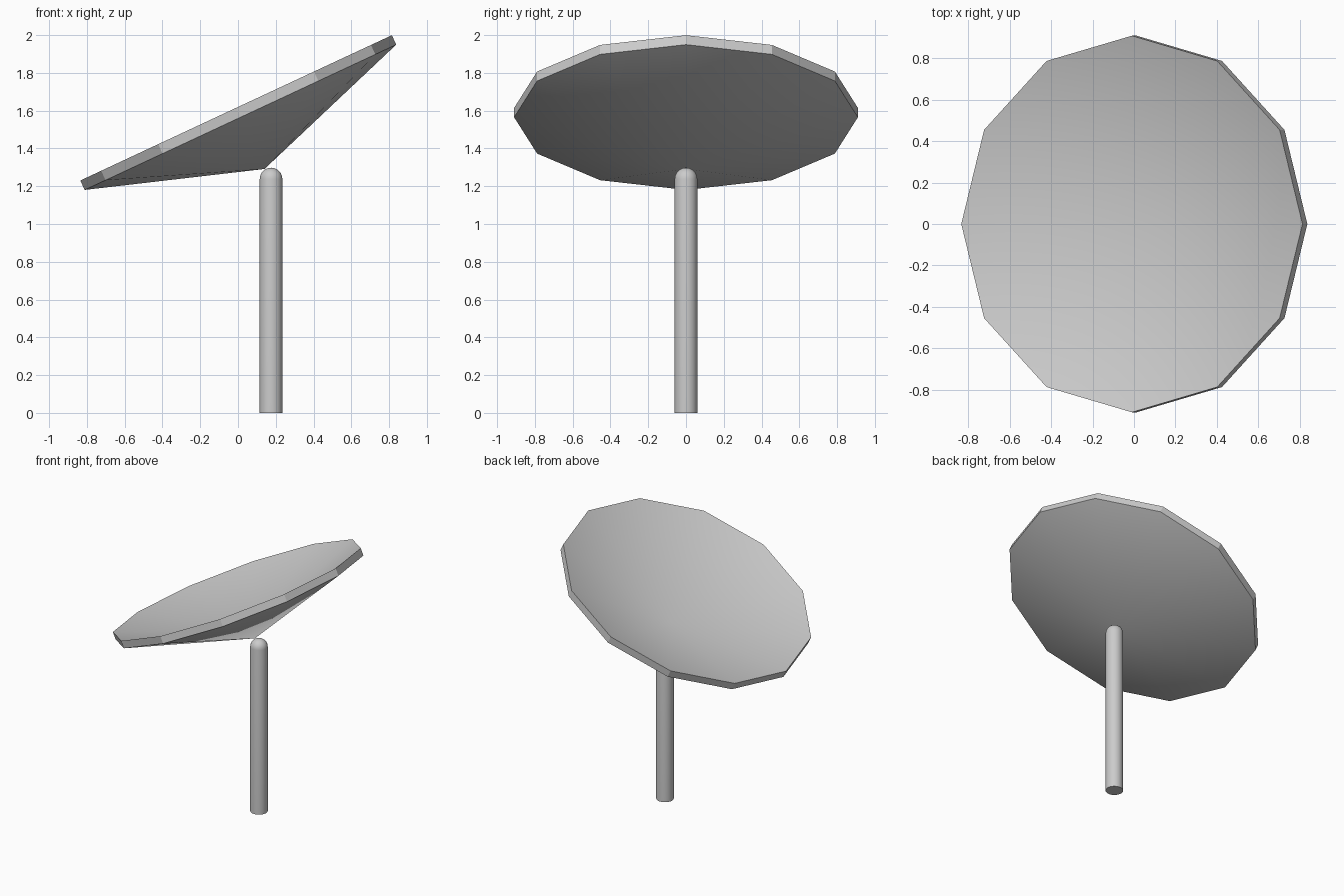
import bpy, bmesh
from math import radians, sin, cos, pi
from mathutils import Matrix

cube = bpy.data.objects.get("Cube")
if cube:
    bpy.data.objects.remove(cube)

grey = bpy.data.materials.new("light_grey")
grey.use_nodes = True
colour = (0.6, 0.6, 0.6, 1)
grey.diffuse_color = colour
grey.node_tree.nodes["Principled BSDF"].inputs["Base Color"].default_value = colour


def lathe(name, profile, sides, matrix):
    """Spin an (r, z) profile round z; points with r = 0 become poles."""
    bm = bmesh.new()
    rings = []
    for r, z in profile:
        count = sides if r > 0 else 1
        rings.append([bm.verts.new((r * cos(2 * pi * i / sides),
                                    r * sin(2 * pi * i / sides), z))
                      for i in range(count)])
    for low, high in zip(rings, rings[1:]):
        for i in range(sides):
            j = (i + 1) % sides
            corners = [low[i % len(low)], low[j % len(low)],
                       high[j % len(high)], high[i % len(high)]]
            bm.faces.new(list(dict.fromkeys(corners)))
    bmesh.ops.recalc_face_normals(bm, faces=bm.faces)
    mesh = bpy.data.meshes.new(name)
    bm.to_mesh(mesh)
    bm.free()
    obj = bpy.data.objects.new(name, mesh)
    bpy.context.collection.objects.link(obj)
    obj.matrix_world = matrix
    mesh.materials.append(grey)
    bpy.ops.object.select_all(action="DESELECT")
    obj.select_set(True)
    bpy.context.view_layer.objects.active = obj
    bpy.ops.object.shade_smooth_by_angle(angle=radians(29))
    return obj


# Twelve-sided shallow cone dish with a thin rim, tilted towards -x
radius, depth, rim = 0.91, 0.302, 0.055
tilt = Matrix.Translation((0.013, 0, 1.565)) @ Matrix.Rotation(radians(-25), 4, "Y")
lathe("dish", [(0, -depth), (radius, 0), (radius, rim), (0, rim - depth)], 12, tilt)

# Round pole with a domed top and a flat foot
pole_r, pole_h, steps = 0.06, 1.238, 6
dome = [(pole_r * cos(pi / 2 * i / steps), pole_h + pole_r * sin(pi / 2 * i / steps))
        for i in range(steps)]
profile = [(0, 0), (pole_r, 0)] + dome + [(0, pole_h + pole_r)]
lathe("pole", profile, 32, Matrix.Translation((0.175, 0, 0)))
